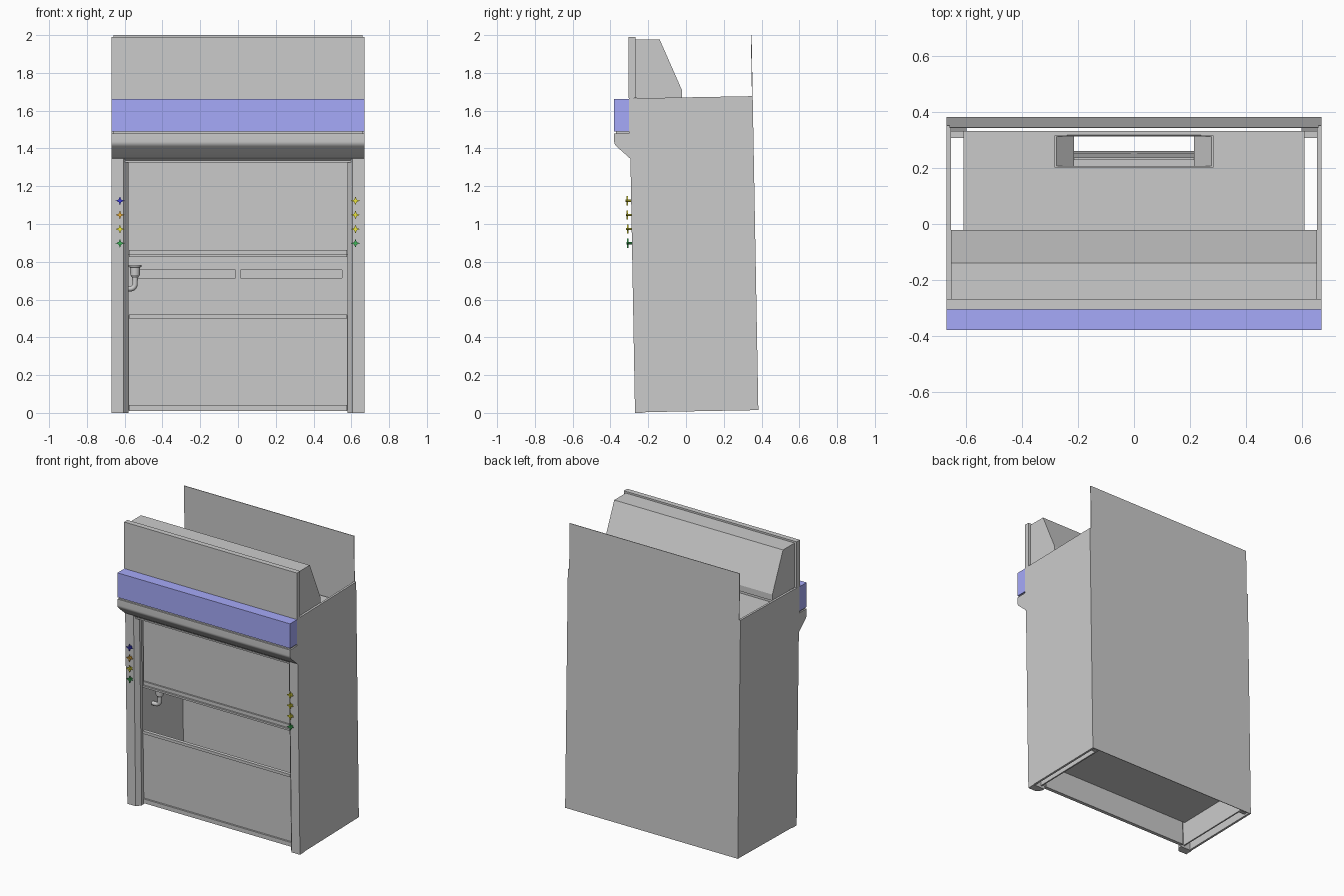
import bpy, bmesh, math
from mathutils import Vector

if "Cube" in bpy.data.objects:
    bpy.data.objects.remove(bpy.data.objects["Cube"])

TILT = 0.018  # the cabinet body leans back very slightly


def finish(name, bm, mat=None, tilt=False):
    if tilt:
        for v in bm.verts:
            y, z = v.co.y, v.co.z
            v.co.y, v.co.z = y - TILT * z, z + TILT * (y + 0.27)
    bmesh.ops.recalc_face_normals(bm, faces=bm.faces)
    me = bpy.data.meshes.new(name)
    bm.to_mesh(me)
    bm.free()
    ob = bpy.data.objects.new(name, me)
    bpy.context.collection.objects.link(ob)
    if mat:
        me.materials.append(mat)
    return ob


def add_prism(bm, pts, axis, a, b):
    """Extrude a 2D outline along an axis (the two other axes in xyz order)."""
    def co(p, t):
        c = list(p)
        c.insert(axis, t)
        return Vector(c)
    lo = [bm.verts.new(co(p, a)) for p in pts]
    hi = [bm.verts.new(co(p, b)) for p in pts]
    n = len(pts)
    bm.faces.new(lo)
    bm.faces.new(hi)
    for i in range(n):
        j = (i + 1) % n
        bm.faces.new((lo[i], lo[j], hi[j], hi[i]))


def prism(name, pts, axis, a, b, tilt=False, mat=None):
    bm = bmesh.new()
    add_prism(bm, pts, axis, a, b)
    return finish(name, bm, mat, tilt)


def boxes(name, specs, tilt=True, mat=None):
    """One object from boxes given as (x0, x1, y0, y1, z0, z1)."""
    bm = bmesh.new()
    for x0, x1, y0, y1, z0, z1 in specs:
        add_prism(bm, [(x0, y0), (x1, y0), (x1, y1), (x0, y1)], 2, z0, z1)
    return finish(name, bm, mat, tilt)


def material(name, rgb):
    m = bpy.data.materials.new(name)
    m.diffuse_color = (*rgb, 1)
    m.use_nodes = True
    m.node_tree.nodes["Principled BSDF"].inputs["Base Color"].default_value = m.diffuse_color
    return m


def smooth(ob):
    bpy.ops.object.select_all(action='DESELECT')
    ob.select_set(True)
    bpy.context.view_layer.objects.active = ob
    bpy.ops.object.shade_smooth_by_angle()


blue_panel = material("panel_blue", (0.38, 0.4, 0.95))
blue = material("tap_blue", (0.05, 0.05, 0.7))
orange = material("tap_orange", (0.85, 0.45, 0.05))
yellow = material("tap_yellow", (0.85, 0.8, 0.05))
green = material("tap_green", (0.05, 0.45, 0.1))
CEIL = 1.50

# Outer shell: back sheet and, per side, wall, liner, jamb and rear post
prism("back_panel", [(-0.67, 0.003), (0.67, 0.003), (0.67, 1.665), (0.66, 1.665), (0.66, 1.988),
                     (-0.66, 1.988), (-0.66, 1.665), (-0.67, 1.665)], 1, 0.379, 0.383, True)
for s, side in ((-1, "left"), (1, "right")):
    def sx(a, b):
        return tuple(sorted((s * a, s * b)))
    boxes(side + "_side_wall", [(*sx(0.655, 0.67), -0.25, 0.379, 0.003, 1.665)])
    boxes(side + "_liner", [(*sx(0.6, 0.61), -0.215, 0.36, 0.015, CEIL)])
    boxes(side + "_rear_post", [(*sx(0.61, 0.655), 0.335, 0.36, 0.015, CEIL)])
    prism(side + "_jamb", [(s * 0.67, -0.27), (s * 0.605, -0.27), (s * 0.58, -0.24),
                           (s * 0.58, -0.215), (s * 0.67, -0.215)], 2, 0, 1.37, True)

# Lower and upper sashes, set behind the jambs, with edge rails
boxes("lower_sash", [(-0.585, 0.585, -0.21, -0.202, 0.012, 0.515)])
boxes("lower_sash_rails", [(-0.578, 0.578, -0.222, -0.198, 0.50, 0.52),
                           (-0.578, 0.578, -0.222, -0.198, 0.01, 0.04)])
boxes("upper_sash", [(-0.585, 0.585, -0.195, -0.187, 0.835, CEIL)])
boxes("upper_sash_handle", [(-0.578, 0.578, -0.217, -0.182, 0.825, 0.838),
                            (-0.578, 0.578, -0.205, -0.182, 0.838, 0.862)])

# Chamber: floor pan, rear baffle with two slots, ceiling with outlet
boxes("chamber_floor", [(-0.6, 0.6, -0.2, 0.26, 0.18, 0.195)])
boxes("rear_baffle", [(-0.6, 0.6, 0.256, 0.264, 0.748, CEIL),
                      (-0.6, 0.6, 0.256, 0.264, 0.18, 0.705),
                      (-0.6, -0.55, 0.256, 0.264, 0.705, 0.748),
                      (-0.012, 0.012, 0.256, 0.264, 0.705, 0.748),
                      (0.55, 0.6, 0.256, 0.264, 0.705, 0.748)])
boxes("ceiling", [(-0.61, 0.61, -0.27, 0.233, CEIL, CEIL + 0.01),
                  (-0.61, 0.61, 0.341, 0.36, CEIL, CEIL + 0.01),
                  (-0.61, -0.215, 0.233, 0.341, CEIL, CEIL + 0.01),
                  (0.215, 0.61, 0.233, 0.341, CEIL, CEIL + 0.01)])
bm = bmesh.new()
z0, z1 = CEIL + 0.01, CEIL + 0.07
for s in (-1, 1):
    add_prism(bm, [(s * 0.215, z0), (s * 0.222, z0), (s * 0.285, z1), (s * 0.278, z1)],
              1, 0.233, 0.341)
for y in (0.231, 0.341):
    add_prism(bm, [(-0.215, z0), (0.215, z0), (0.285, z1), (-0.285, z1)], 1, y, y + 0.004)
finish("exhaust_collar", bm, None, True)

# Front fascia, curved brow, blue control panel
boxes("front_fascia", [(-0.67, 0.67, -0.302, -0.275, 1.35, 1.667)], False)
boxes("chamber_soffit", [(-0.6, 0.6, -0.285, -0.225, 1.325, 1.335)], False)
boxes("brow_ledge", [(-0.66, 0.66, -0.37, -0.30, 1.475, 1.49)], False)
arc = [(-0.345 + 0.035 * math.cos(a), 1.437 + 0.035 * math.sin(a))
       for a in (math.pi + i * math.radians(50) / 5 for i in range(6))]
brow = prism("curved_brow", [(-0.275, 1.478), (-0.38, 1.478)] + arc +
             [(-0.296, 1.347), (-0.275, 1.33)], 0, -0.67, 0.67)
smooth(brow)
boxes("blue_control_panel", [(-0.67, 0.67, -0.38, -0.302, 1.49, 1.662)], False, blue_panel)

# Header above the cabinet with its sloped rear housing
boxes("header_front", [(-0.67, 0.67, -0.305, -0.268, 1.667, 1.99)], False)
prism("header_housing", [(-0.268, 1.667), (-0.268, 1.978), (-0.14, 1.978),
                         (-0.022, 1.71), (-0.022, 1.667)], 0, -0.655, 0.655)


# Service taps: a stem with a four-pointed star handle
def tap(name, x, z, mat):
    y = -0.27 - TILT * z
    bm = bmesh.new()
    star = [(x + r * math.cos(i * math.pi / 4), z + r * math.sin(i * math.pi / 4))
            for i, r in enumerate([0.024, 0.009] * 4)]
    stem = [(x + 0.006 * math.cos(i * math.pi / 4), z + 0.006 * math.sin(i * math.pi / 4))
            for i in range(8)]
    add_prism(bm, star, 1, y - 0.026, y - 0.017)
    add_prism(bm, stem, 1, y - 0.03, y)
    finish(name, bm, mat)


for side, x, mats in (("left", -0.625, (green, yellow, orange, blue)),
                      ("right", 0.622, (green, yellow, yellow, yellow))):
    for i, m in enumerate(mats):
        tap(f"{side}_tap_{i + 1}", x, 0.898 + 0.075 * i, m)

# Drip cup, turned from a profile
cx, cy = -0.545, -0.09
bm = bmesh.new()
rings = []
for r, z in [(0.014, 0.74), (0.029, 0.775), (0.035, 0.782), (0.035, 0.773),
             (0.027, 0.77), (0.025, 0.73), (0.015, 0.715), (0.015, 0.70)]:
    rings.append([bm.verts.new((cx + r * math.cos(k * math.pi / 10),
                                cy + r * math.sin(k * math.pi / 10), z)) for k in range(20)])
for a, b in zip(rings, rings[1:]):
    for k in range(20):
        bm.faces.new((a[k], a[(k + 1) % 20], b[(k + 1) % 20], b[k]))
bm.faces.new(rings[0])
bm.faces.new(rings[-1])
smooth(finish("drip_cup", bm))

# Drain elbow running into the left liner
bend = [(cx - 0.025 + 0.025 * math.cos(t), cy, 0.682 - 0.025 * math.sin(t))
        for t in (i * math.pi / 12 for i in range(7))]
cu = bpy.data.curves.new("drain_pipe", 'CURVE')
cu.dimensions = '3D'
cu.bevel_depth = 0.014
cu.bevel_resolution = 3
cu.use_fill_caps = True
path = [(cx, cy, 0.72)] + bend + [(-0.605, cy, 0.657)]
sp = cu.splines.new('POLY')
sp.points.add(len(path) - 1)
for p, c in zip(sp.points, path):
    p.co = (*c, 1)
bpy.context.collection.objects.link(bpy.data.objects.new("drain_pipe", cu))
